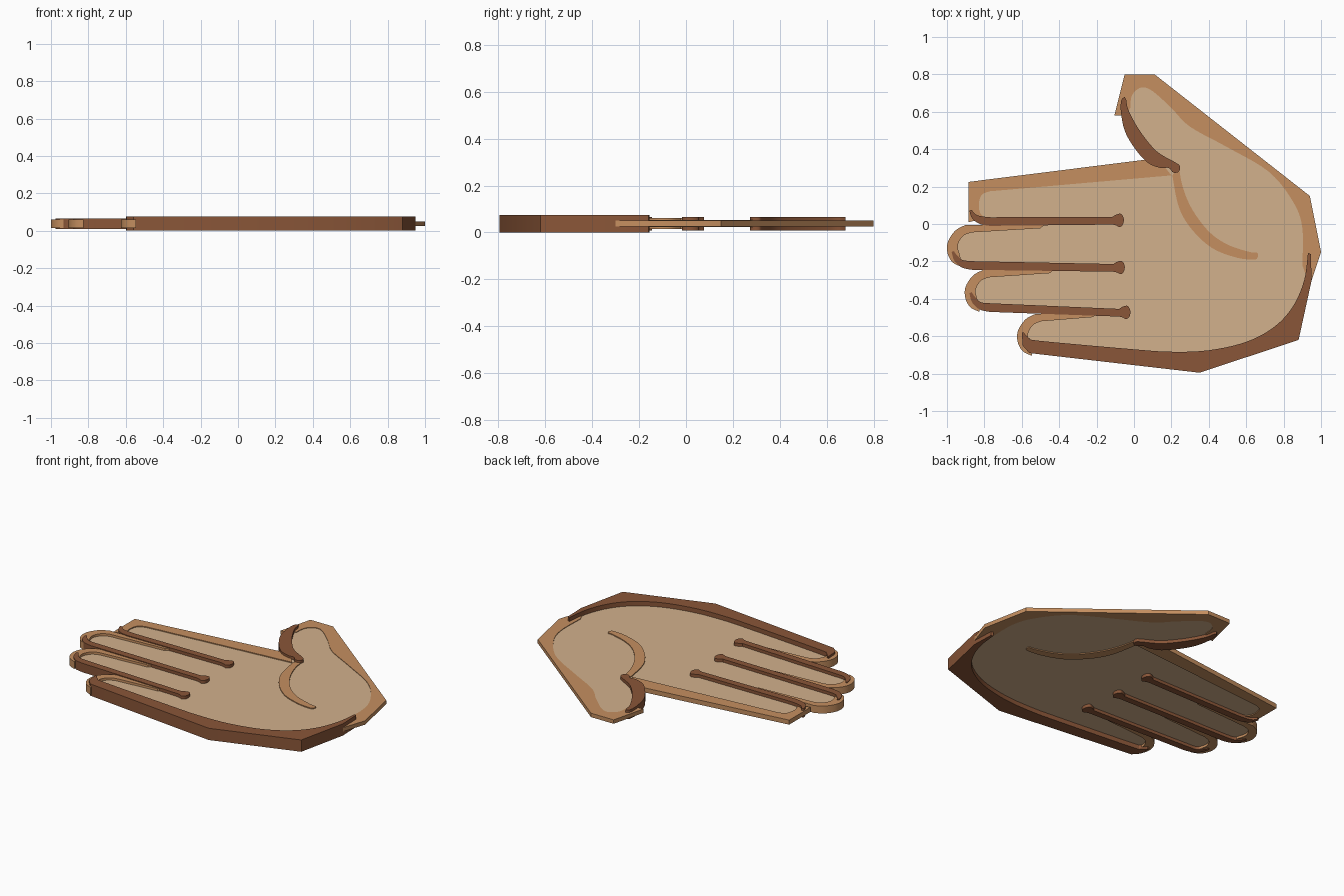
import bpy
import bmesh
import math
from mathutils import Vector

default_cube = bpy.data.objects.get("Cube")
if default_cube:
    bpy.data.objects.remove(default_cube, do_unlink=True)

MIDDLE = 0.0375  # every layer is symmetric about this height


def make_material(name, hex_code):
    """Flat material from an sRGB hex colour, converted to linear."""
    channels = [int(hex_code[i:i + 2], 16) / 255 for i in range(0, 6, 2)]
    linear = [((c + 0.055) / 1.055) ** 2.4 for c in channels]
    material = bpy.data.materials.new(name)
    material.use_nodes = True
    material.diffuse_color = (*linear, 1)
    shader = next(n for n in material.node_tree.nodes if n.type == "BSDF_PRINCIPLED")
    shader.inputs["Base Color"].default_value = (*linear, 1)
    shader.inputs["Roughness"].default_value = 0.8
    return material


def smooth(points, steps=5):
    """Rounded run passing through all the given points."""
    pts = [Vector(p) for p in points]
    padded = [pts[0], *pts, pts[-1]]
    run = []
    for a, b, c, d in zip(padded, padded[1:], padded[2:], padded[3:]):
        for step in range(steps):
            t = step / steps
            bend = (2 * a - 5 * b + 4 * c - d) * t * t + (3 * b - a - 3 * c + d) * t ** 3
            run.append(b + ((c - a) * t + bend) / 2)
    return run + [pts[-1]]


def make_plate(name, outline, thickness, material):
    """Flat plate cut to the outline, centred on the middle height."""
    bm = bmesh.new()
    bottom = MIDDLE - thickness / 2
    face = bm.faces.new([bm.verts.new((p[0], p[1], bottom)) for p in outline])
    extruded = bmesh.ops.extrude_face_region(bm, geom=[face])["geom"]
    top_verts = [item for item in extruded if isinstance(item, bmesh.types.BMVert)]
    bmesh.ops.translate(bm, verts=top_verts, vec=(0, 0, thickness))
    bmesh.ops.recalc_face_normals(bm, faces=bm.faces)
    mesh = bpy.data.meshes.new(name)
    bm.to_mesh(mesh)
    bm.free()
    mesh.materials.append(material)
    mesh.shade_smooth()
    mesh.set_sharp_from_angle(angle=math.radians(30))
    plate = bpy.data.objects.new(name, mesh)
    bpy.context.collection.objects.link(plate)
    return plate


light_skin = make_material("light skin", "D2B18C")
mid_brown = make_material("mid brown", "C58F60")
dark_brown = make_material("dark brown", "8A5638")

# Recessed skin of the whole hand
finger_outline = [
    (.17, .29), (-.8, .195), (-.86, .14), (-.86, .07), (-.8, .02), (-.3, .015),
    (-.9, -.025), (-.97, -.09), (-.97, -.16), (-.9, -.22), (-.3, -.23),
    (-.8, -.265), (-.87, -.33), (-.87, -.4), (-.8, -.445), (-.3, -.468),
    (-.53, -.5), (-.595, -.56), (-.59, -.61), (-.53, -.65),
]
heel_outline = smooth([
    (0, -.7), (.3, -.72), (.6, -.67), (.8, -.56), (.91, -.4), (.93, -.15),
    (.93, 0), (.88, .14), (.74, .3), (.5, .45), (.3, .55), (.2, .65),
    (.1, .74), (.03, .76), (-.03, .72), (-.05, .64), (0, .48), (.06, .38),
])
make_plate("palm_skin", finger_outline + heel_outline, 0.018, light_skin)

# Angular band along the back of the thumb, with a curved inner edge
thumb_inner = smooth([
    (.9, -.22), (.9, -.02), (.85, .12), (.72, .28), (.5, .41), (.3, .52),
    (.2, .62), (.1, .71), (.04, .73), (-.01, .69), (-.02, .62),
])
thumb_outer = [(-.05, .58), (-.105, .58), (-.05, .8), (.11, .8),
               (.94, .15), (1, -.15), (.94, -.33)]
make_plate("thumb_band", thumb_inner + thumb_outer, 0.025, mid_brown)

# Angular band along the index finger
index_inner = smooth([(-.77, .175), (-.815, .155), (-.83, .1), (-.82, .055), (-.79, .03)])
index_outer = [(-.885, .01), (-.885, .225), (.07, .345), (.14, .335), (.2, .26)]
make_plate("index_band", index_inner + index_outer, 0.029, mid_brown)

# Curved crease around the base of the thumb
crease = smooth([
    (.24, .31), (.26, .2), (.31, .08), (.4, -.04), (.5, -.11), (.62, -.15),
    (.66, -.155), (.66, -.18), (.64, -.19), (.55, -.18), (.42, -.13),
    (.31, -.03), (.24, .09), (.205, .26),
])
make_plate("thumb_crease", crease, 0.03, mid_brown)

# Rounded fingertip rims: name, tip x, top y, x where the rim tapers out
rims = [
    ("middle_finger_rim", -1, -.005, -.48),
    ("ring_finger_rim", -.905, -.245, -.43),
    ("little_finger_rim", -.625, -.48, -.2),
]
for name, tip, top, taper in rims:
    outer = smooth([(.1, 0), (.045, -.03), (.005, -.09), (.003, -.15), (.03, -.2), (.08, -.225)])
    inner = smooth([(.07, -.165), (.058, -.11), (.085, -.06), (.13, -.04)])
    rim = [(tip + x, top + y) for x, y in outer + inner]
    rim += [(taper - .02, top - .018), (taper, top)]
    make_plate(name, rim, 0.047, mid_brown)

# Dark lines between fingers: name, tip x, tip y, drop, knob end x, knob end y
lines = [
    ("index_line", -.88, .07, .08, -.055, .02),
    ("middle_line", -.975, -.15, .095, -.05, -.232),
    ("ring_line", -.88, -.37, .1, -.02, -.472),
]
for name, tip, top, drop, end, level in lines:
    under = [(tip, top), (tip + .015, top - .5 * drop), (tip + .055, top - .87 * drop),
             (tip + .11, top - drop), (end - .06, level - .023)]
    knob = [(end - .04, level - .028), (end - .02, level - .036), (end - .003, level - .02),
            (end, level + .01), (end - .015, level + .034), (end - .04, level + .03)]
    over = [(end - .06, level + .018), (tip + .115, top - drop + .046),
            (tip + .06, top - drop + .052), (tip + .03, top - .2 * drop),
            (tip + .012, top + .006)]
    # The long sides stay straight; only the ends are rounded
    outline = smooth(under[:4]) + smooth(under[4:] + knob + over[:1]) + smooth(over[1:])
    make_plate(name, outline, 0.057, dark_brown)

# Dark shadowed side of the thumb
thumb_side = smooth([
    (-.05, .68), (-.068, .66), (-.07, .6), (-.05, .5), (0, .41), (.07, .33),
    (.14, .3), (.185, .3), (.21, .275), (.24, .28), (.245, .31), (.22, .33),
    (.12, .39), (.03, .5), (-.03, .61), (-.04, .66),
])
make_plate("thumb_side", thumb_side, 0.057, dark_brown)

# Thick faceted outer edge of the palm
edge_outer = [(-.6, -.58), (-.595, -.65), (-.56, -.69), (.35, -.795),
              (.88, -.62), (.95, -.3), (.945, -.16)]
edge_inner = smooth([
    (.93, -.155), (.91, -.3), (.85, -.44), (.75, -.55), (.6, -.63), (.4, -.675),
    (.2, -.683), (0, -.67), (-.5, -.625), (-.56, -.61), (-.59, -.58),
])
make_plate("palm_edge", edge_outer + edge_inner, 0.075, dark_brown)
